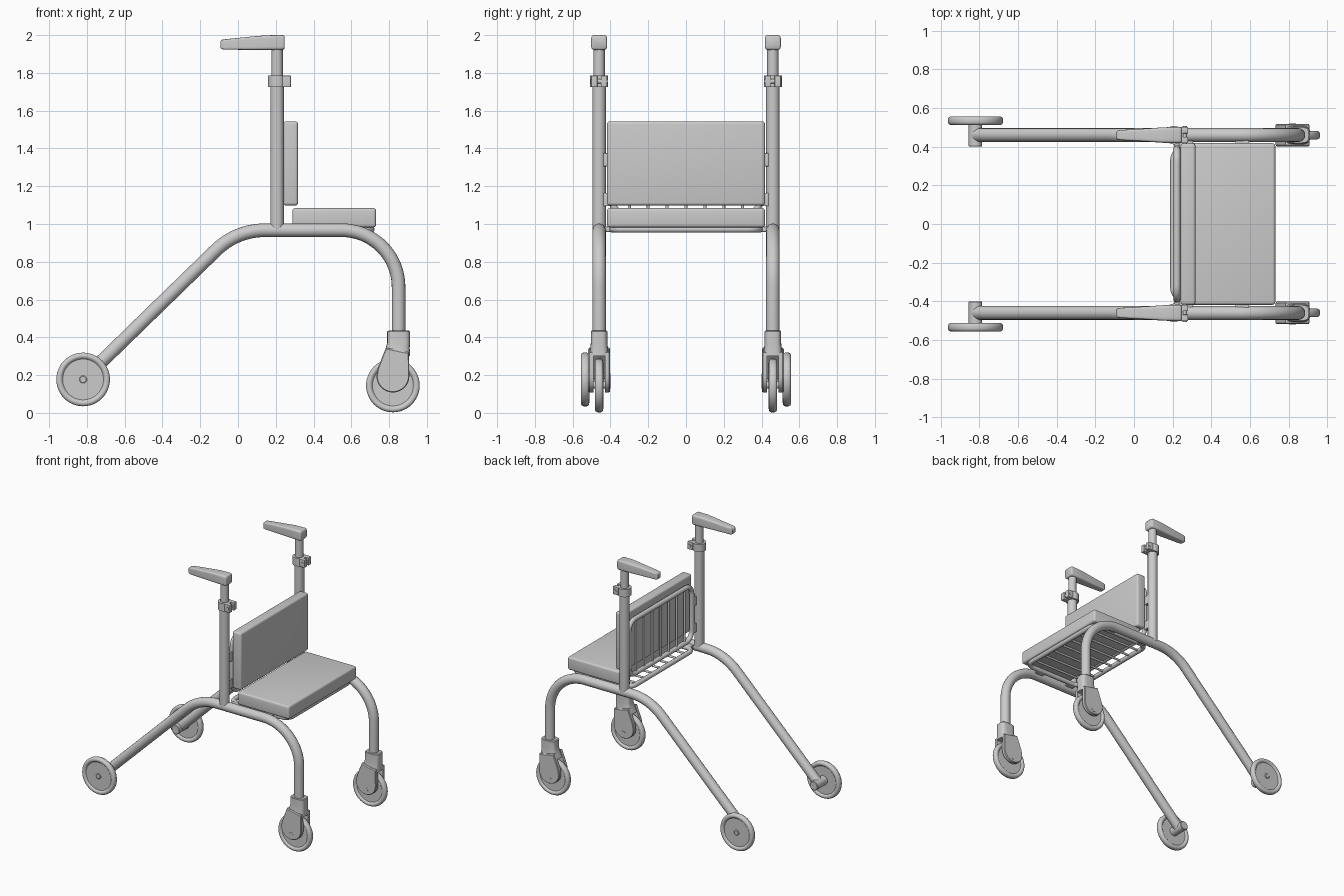
import bpy, bmesh
from math import sin, cos, tan, pi, radians
from mathutils import Vector as V

if "Cube" in bpy.data.objects:
    bpy.data.objects.remove(bpy.data.objects["Cube"])

SIDE = 0.46      # distance of each side frame from the centre


def finish(name, mesh, mirror=False, bevel=0, angle=35):
    ob = bpy.data.objects.new(name, mesh)
    bpy.context.collection.objects.link(ob)
    bm = bmesh.new()
    bm.from_mesh(mesh)
    if bevel:
        bmesh.ops.bevel(bm, geom=bm.edges[:], offset=bevel, segments=4, profile=0.5, affect='EDGES')
    bmesh.ops.recalc_face_normals(bm, faces=bm.faces[:])
    bm.to_mesh(mesh)
    bm.free()
    bpy.ops.object.select_all(action='DESELECT')
    ob.select_set(True)
    bpy.context.view_layer.objects.active = ob
    bpy.ops.object.shade_smooth_by_angle(angle=radians(angle))
    if mirror:
        m = ob.modifiers.new("mirror", 'MIRROR')
        m.use_axis = (False, True, False)
        m.use_clip = False
    return ob


def loft(name, rings, mirror=False, angle=35, caps=True):
    bm = bmesh.new()
    vs = [[bm.verts.new(p) for p in r] for r in rings]
    n = len(vs[0])
    for a, b in zip(vs, vs[1:]):
        for i in range(n):
            bm.faces.new((a[i], a[(i + 1) % n], b[(i + 1) % n], b[i]))
    if caps:
        bm.faces.new(vs[0])
        bm.faces.new(vs[-1])
    me = bpy.data.meshes.new(name)
    bm.to_mesh(me)
    bm.free()
    return finish(name, me, mirror, angle=angle)


def oval(a, b, power=2, n=32):
    out = []
    for i in range(n):
        c, s = cos(2 * pi * i / n), sin(2 * pi * i / n)
        out.append((a * abs(c) ** (2 / power) * (1 if c > 0 else -1),
                    b * abs(s) ** (2 / power) * (1 if s > 0 else -1)))
    return out


def lathe_y(name, x, z, profile, mirror=True):
    # profile: (y, radius) pairs turned about an axis along y
    return loft(name, [[(x + p, y, z + q) for p, q in oval(r, r, n=48)] for y, r in profile], mirror)


def rod_z(name, x, y, z0, z1, r, mirror=True):
    return loft(name, [[(x + p, y + q, z) for p, q in oval(r, r)] for z in (z0, z1)], mirror)


def box(name, lo, hi, bevel=0, mirror=False):
    bm = bmesh.new()
    bmesh.ops.create_cube(bm, size=1)
    for v in bm.verts:
        v.co = [(l + h) / 2 + c * (h - l) for l, h, c in zip(lo, hi, v.co)]
    me = bpy.data.meshes.new(name)
    bm.to_mesh(me)
    bm.free()
    return finish(name, me, mirror, bevel)


def fillet(prev, corner, nxt, t, n=12):
    # circular bend with tangent length t
    a, b = (V(prev) - V(corner)).normalized(), (V(nxt) - V(corner)).normalized()
    half = a.angle(b) / 2
    r = t * tan(half)
    mid = (a + b).normalized()
    centre = V(corner) + mid * (r / sin(half))
    side = (a - b).normalized()
    sweep = pi / 2 - half
    return [centre + r * (-mid * cos(w) + side * sin(w))
            for w in (sweep * (1 - 2 * i / n) for i in range(n + 1))]


def tube(name, pts, r, cyclic=False, mirror=False):
    cu = bpy.data.curves.new(name, 'CURVE')
    cu.dimensions = '3D'
    cu.bevel_depth, cu.bevel_resolution, cu.use_fill_caps = r, 6, True
    sp = cu.splines.new('POLY')
    sp.points.add(len(pts) - 1)
    for p, q in zip(sp.points, pts):
        p.co = (*q, 1)
    sp.use_cyclic_u = cyclic
    ob = bpy.data.objects.new(name, cu)
    bpy.context.collection.objects.link(ob)
    me = bpy.data.meshes.new_from_object(ob.evaluated_get(bpy.context.evaluated_depsgraph_get()))
    bpy.data.objects.remove(ob)
    return finish(name, me, mirror)


def rounded_loop(c, t):
    return [p for i in range(4) for p in fillet(c[i - 1], c[i], c[(i + 1) % 4], t, 8)]


# bent side frames
a, b, c, d = [(x, SIDE, z) for x, z in ((-0.82, 0.177), (-0.008, 0.967), (0.85, 0.967), (0.85, 0.40))]
tube("side_frame", [V(a)] + fillet(a, b, c, 0.15) + fillet(b, c, d, 0.30, 20) + [V(d)], 0.036, mirror=True)

# uprights, telescopic stems and clamps
rod_z("upright", 0.207, SIDE, 0.97, 1.75, 0.036)
rod_z("stem", 0.207, SIDE, 1.70, 1.95, 0.030)
rod_z("clamp_ring", 0.207, SIDE, 1.725, 1.785, 0.048)
for s in (-1, 1):
    y0, y1 = sorted((SIDE + s * 0.009, SIDE + s * 0.042))
    box("clamp_ear", (0.235, y0, 1.725), (0.28, y1, 1.785), 0.003, True)
lathe_y("clamp_bolt", 0.262, 1.755, [(SIDE - 0.046, 0.012), (SIDE + 0.046, 0.012)])

# tapered hand grips: x, half width, bottom, top
grip = [(-0.092, 0.017, 1.933, 1.968), (-0.086, 0.023, 1.926, 1.975), (-0.07, 0.026, 1.923, 1.978),
        (0.07, 0.034, 1.922, 1.992), (0.15, 0.040, 1.922, 1.999), (0.235, 0.042, 1.922, 2.0),
        (0.243, 0.040, 1.925, 1.997), (0.247, 0.035, 1.930, 1.992)]
loft("hand_grip", [[(x, SIDE + p, (z0 + z1) / 2 + q) for p, q in oval(w, (z1 - z0) / 2, 6, 48)]
                   for x, w, z0, z1 in grip], True, angle=40)

# seat and back cushions
box("seat", (0.288, -0.418, 0.982), (0.731, 0.418, 1.084), 0.015)
box("backrest", (0.241, -0.418, 1.098), (0.318, 0.418, 1.543), 0.015)

# wire racks carrying the cushions
x0, x1, zr, w = 0.205, 0.705, 0.972, 0.388
tube("seat_rack", rounded_loop([(x0, -w, zr), (x1, -w, zr), (x1, w, zr), (x0, w, zr)], 0.06), 0.018, True)
xb, z0, z1 = 0.222, 1.05, 1.475
tube("back_rack", rounded_loop([(xb, -w, z0), (xb, w, z0), (xb, w, z1), (xb, -w, z1)], 0.07), 0.018, True)
for i in range(-3, 4):
    y = i * 0.1
    tube("seat_rack_bar", [(x0, y, zr), (x1, y, zr)], 0.008)
    tube("back_rack_bar", [(xb, y, z0), (xb, y, z1)], 0.008)
for z in (1.13, 1.34):
    box("back_bracket", (0.207, 0.385, z - 0.035), (0.235, 0.44, z + 0.035), 0.003, True)
for x in (0.27, 0.56):
    box("seat_bracket", (x - 0.035, 0.385, 0.958), (x + 0.035, 0.44, 0.986), 0.003, True)


def wheel(name, x, y, z):
    half = [(0.012, 0.019), (0.012, 0.108), (0.015, 0.112), (0.019, 0.115), (0.022, 0.122),
            (0.0215, 0.131), (0.017, 0.138), (0.009, 0.142)]
    lathe_y(name, x, z, [(y - h, r) for h, r in half] + [(y + h, r) for h, r in half[::-1]])


# rear wheels on stub axles
wheel("rear_wheel", -0.82, 0.534, 0.177)
lathe_y("rear_axle", -0.82, 0.177, [(0.40, 0.031), (0.404, 0.035), (0.522, 0.035)])
lathe_y("rear_axle_bolt", -0.82, 0.177, [(0.51, 0.020), (0.55, 0.020), (0.553, 0.016)])

# front casters: wheel, axle, fork crown and cheeks
wheel("front_wheel", 0.82, SIDE, 0.145)
lathe_y("front_axle", 0.82, 0.147, [(SIDE - 0.06, 0.018), (SIDE + 0.06, 0.018)])
crown = [(0.435, 0.85, 0.054, 0.040), (0.43, 0.85, 0.060, 0.044), (0.37, 0.85, 0.060, 0.044),
         (0.34, 0.845, 0.064, 0.047), (0.30, 0.838, 0.073, 0.053)]
loft("fork_crown", [[(x + p, SIDE + q, z) for p, q in oval(rx, ry, 3.5, 40)] for z, x, rx, ry in crown], True)
outline = [(0.905, 0.32), (0.783, 0.345), (0.765, 0.30), (0.740, 0.235)]
outline += [(0.82 + 0.087 * cos(pi + i * pi / 16), 0.195 + 0.087 * sin(pi + i * pi / 16)) for i in range(17)]
for s in (-1, 1):
    loft("fork_cheek", [[(0.82 + (x - 0.82) * k, SIDE + s * h, 0.2 + (z - 0.2) * k) for x, z in outline]
                        for h, k in ((0.030, 1), (0.052, 1), (0.058, 0.95))], True)
